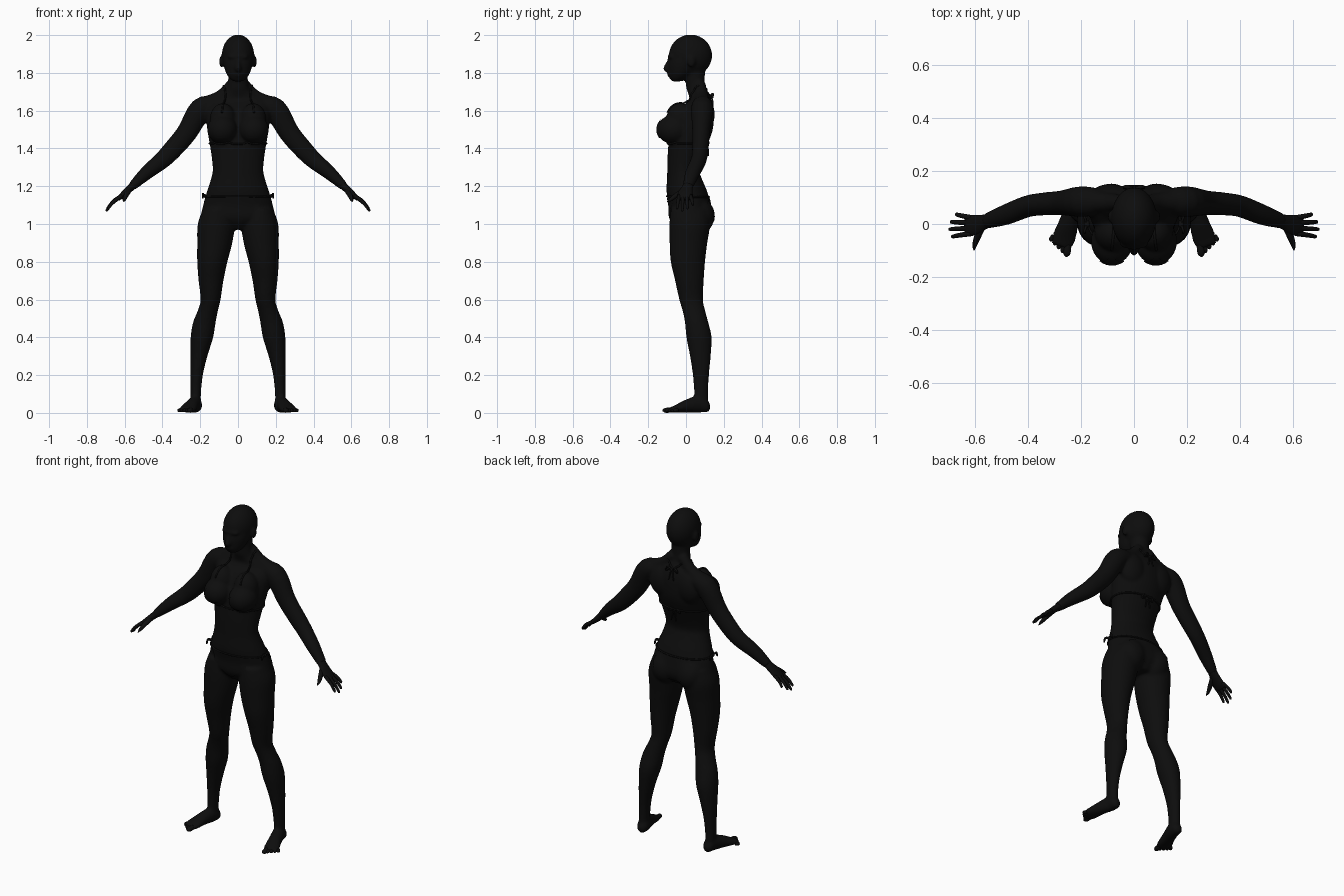
import bpy, bmesh, math
from mathutils import Vector, Matrix

cube = bpy.data.objects.get("Cube")
if cube:
    bpy.data.objects.remove(cube, do_unlink=True)

X, Y, Z = Vector((1, 0, 0)), Vector((0, 1, 0)), Vector((0, 0, 1))


def make_material(name, value):
    mat = bpy.data.materials.new(name)
    mat.use_nodes = True
    colour = (value, value, value, 1)
    mat.diffuse_color = colour
    mat.node_tree.nodes["Principled BSDF"].inputs["Base Color"].default_value = colour
    return mat


black = make_material("near black", 0.004)


def catmull(stations, steps):
    """Smoothly fill in between the given stations."""
    pts = [Vector(s) for s in stations]
    ext = [2 * pts[0] - pts[1]] + pts + [2 * pts[-1] - pts[-2]]
    out = []
    for i in range(len(pts) - 1):
        a, b, c, d = ext[i:i + 4]
        for k in range(steps):
            t = k / steps
            out.append(0.5 * (2 * b + (c - a) * t + (2 * a - 5 * b + 4 * c - d) * t * t
                              + (3 * b - a - 3 * c + d) * t ** 3))
    return out + [pts[-1]]


def loft(bm, stations, side=1, ref=X, flat=False, sides=24, steps=4):
    """Closed tube through stations of x, y, z, width radius, depth radius."""
    rows = catmull(stations, steps)
    mids = [Vector((r[0] * side, r[1], r[2])) for r in rows]
    rings = []
    for i, (row, mid) in enumerate(zip(rows, mids)):
        along = mids[min(i + 1, len(mids) - 1)] - mids[max(i - 1, 0)]
        along = Z if flat else along.normalized()
        u = (ref - along * ref.dot(along)).normalized()
        v = along.cross(u)
        ring = []
        for k in range(sides):
            ang = math.tau * k / sides
            ring.append(bm.verts.new(mid + u * max(row[3], .002) * math.cos(ang)
                                     + v * max(row[4], .002) * math.sin(ang)))
        rings.append(ring)
    for low, high in zip(rings, rings[1:]):
        for k in range(sides):
            n = (k + 1) % sides
            bm.faces.new((low[k], low[n], high[n], high[k]))
    bm.faces.new(rings[0][::-1])
    bm.faces.new(rings[-1])


def ball(bm, centre, radii, side=1):
    centre = Vector((centre[0] * side, centre[1], centre[2]))
    bmesh.ops.create_uvsphere(bm, u_segments=24, v_segments=16, radius=1,
                              matrix=Matrix.Translation(centre) @ Matrix.Diagonal((*radii, 1)))


def finish(bm, name):
    bmesh.ops.recalc_face_normals(bm, faces=bm.faces[:])
    for face in bm.faces:
        face.smooth = True
    mesh = bpy.data.meshes.new(name)
    bm.to_mesh(mesh)
    bm.free()
    mesh.materials.append(black)
    obj = bpy.data.objects.new(name, mesh)
    bpy.context.scene.collection.objects.link(obj)
    return obj


# Body: trunk, neck, head and limbs fused into one smooth skin
bm = bmesh.new()
loft(bm, [(0, .03, .97, .06, .07), (0, .025, 1.03, .185, .11), (0, .02, 1.1, .184, .11),
          (0, .005, 1.17, .165, .108), (0, -.01, 1.25, .14, .09), (0, -.015, 1.3, .134, .084),
          (0, .005, 1.4, .146, .1), (0, .03, 1.5, .163, .112), (0, .055, 1.6, .172, .092),
          (0, .075, 1.655, .16, .06), (0, .065, 1.69, .085, .053), (0, .05, 1.73, .055, .05),
          (0, .05, 1.84, .052, .052)], flat=True, sides=40)
ball(bm, (0, .024, 1.892), (.086, .115, .111))
loft(bm, [(0, -.05, 1.755, .025, .025), (0, -.04, 1.77, .044, .046),
          (0, -.025, 1.8, .064, .067), (0, -.005, 1.85, .078, .09),
          (0, .01, 1.9, .08, .09)], flat=True)
# Nose, lips and brow
loft(bm, [(0, -.085, 1.875, .008, .01), (0, -.1, 1.84, .011, .014),
          (0, -.105, 1.82, .018, .015), (0, -.09, 1.812, .012, .008)])
ball(bm, (0, -.085, 1.79), (.026, .015, .012))
ball(bm, (0, -.075, 1.885), (.058, .022, .014))

leg = [(.11, .02, 1.08, .075, .1), (.115, .02, 1, .098, .108), (.123, .013, .9, .093, .1),
       (.136, .01, .8, .08, .091), (.143, .018, .7, .066, .076), (.145, .027, .6, .053, .063),
       (.16, .042, .54, .054, .06), (.178, .056, .48, .06, .062), (.191, .069, .4, .06, .067),
       (.207, .076, .3, .045, .055), (.219, .079, .2, .033, .043), (.224, .08, .1, .028, .037),
       (.224, .082, .04, .028, .038)]
arm = [(.11, .085, 1.635, .045, .04), (.195, .085, 1.61, .058, .06), (.27, .08, 1.485, .047, .055),
       (.35, .075, 1.39, .043, .051), (.405, .066, 1.335, .041, .046),
       (.485, .035, 1.27, .039, .037), (.56, .01, 1.2, .029, .024)]
foot = [(.221, .128, .03, .012, .016), (.222, .11, .032, .03, .031), (.226, .07, .045, .034, .045),
        (.245, .01, .037, .037, .036), (.264, -.05, .022, .045, .021),
        (.276, -.085, .015, .04, .013)]
for s in (-1, 1):
    loft(bm, leg, s, flat=True)
    loft(bm, arm, s, ref=Y)
    loft(bm, foot, s)
    ball(bm, (.083, -.065, 1.5), (.08, .09, .077), s)           # breast
    ball(bm, (.08, -.03, 1.55), (.07, .075, .09), s)            # upper chest
    ball(bm, (.086, .058, 1.04), (.086, .092, .1), s)           # buttock
    ball(bm, (.09, .09, 1.58), (.085, .062, .1), s)             # shoulder blade
    ball(bm, (.088, .028, 1.86), (.011, .022, .033), s)         # ear
    loft(bm, [(.03, .075, 1.74, .03, .03), (.09, .082, 1.675, .035, .035),
              (.17, .085, 1.635, .045, .04)], s, ref=Y)         # neck to shoulder slope
body = finish(bm, "body")
remesh = body.modifiers.new("fuse", 'REMESH')
remesh.mode = 'VOXEL'
remesh.voxel_size = .008
remesh.use_smooth_shade = True
smooth = body.modifiers.new("soften", 'SMOOTH')
smooth.factor = .5
smooth.iterations = 6

# Hands and toes
finger_tips = [(.675, .037, 1.1), (.695, .008, 1.08), (.7, -.02, 1.068), (.69, -.048, 1.08)]
for s, label in ((-1, "right"), (1, "left")):
    bm = bmesh.new()
    loft(bm, [(.54, .015, 1.218, .027, .023), (.565, .008, 1.195, .028, .02),
              (.595, -.002, 1.168, .037, .017), (.62, -.006, 1.145, .04, .014),
              (.636, -.006, 1.13, .034, .009)], s, ref=Y)
    for i, tip in enumerate(finger_tips):
        end = Vector(tip)
        base = Vector((.615, .024 - .02 * i, 1.15))
        mid = base.lerp(end, .55) + Vector((.004, 0, .005))
        loft(bm, [(*base, .01, .01), (*mid, .009, .009),
                  (*base.lerp(end, .93), .007, .007), (*end, .002, .002)], s, ref=Y, sides=12)
    loft(bm, [(.575, -.01, 1.18, .014, .014), (.592, -.05, 1.153, .013, .013),
              (.602, -.08, 1.13, .009, .009), (.605, -.1, 1.118, .002, .002)], s, sides=12)
    finish(bm, label + "_hand")

    bm = bmesh.new()
    for i in range(5):
        f = i / 4
        base = Vector((.25 + .053 * f, -.075 + .03 * f, .016))
        tip = base + Vector((.006 + .008 * f, -.05 + .03 * f, -.004))
        r = .014 if i == 0 else .01
        loft(bm, [(*base, r, r), (*base.lerp(tip, .7), r, r * .9),
                  (*tip, .003, .003)], s, sides=12)
    finish(bm, label + "_toes")

# Swimwear laid on the skin
bpy.context.view_layer.update()
skin = body.evaluated_get(bpy.context.evaluated_depsgraph_get())


def snap(point, lift):
    hit, spot, normal, _ = skin.closest_point_on_mesh(Vector(point))
    return spot + normal * lift


def strap(name, points, radius=.005, steps=8):
    bm = bmesh.new()
    path = [snap(p, .002) for p in catmull(points, steps)]
    loft(bm, [(*p, radius, radius) for p in path], ref=Vector((.3, .2, .9)), sides=8, steps=1)
    finish(bm, name)


def panel(name, x_mid, y, rows):
    """Cloth patch from rows of height and half width."""
    bm = bmesh.new()
    grid = []
    for z, half in catmull([Vector(r) for r in rows], 5):
        grid.append([bm.verts.new(snap((x_mid + half * (k / 6 - 1), y, z), .004))
                     for k in range(13)])
    for low, high in zip(grid, grid[1:]):
        for k in range(12):
            bm.faces.new((low[k], low[k + 1], high[k + 1], high[k]))
    finish(bm, name)


def loop(z, rx, ry, cy):
    return [(rx * math.sin(a * math.tau / 16), cy + ry * math.cos(a * math.tau / 16), z)
            for a in range(17)]


panel("bikini_front", 0, -.1, [(.975, .02), (1.03, .05), (1.09, .11), (1.14, .155)])
panel("bikini_back", 0, .14, [(.985, .02), (1.03, .09), (1.09, .14), (1.14, .155)])
strap("hip_string", loop(1.145, .18, .12, .01))
strap("chest_band", loop(1.425, .16, .12, .01))
for s, label in ((-1, "right"), (1, "left")):
    panel(label + "_cup", .085 * s, -.16, [(1.44, .06), (1.5, .058), (1.56, .03), (1.6, .008)])
    strap(label + "_neck_strap", [(.085 * s, -.1, 1.59), (.075 * s, -.02, 1.65),
                                  (.06 * s, .06, 1.71), (.03 * s, .12, 1.7), (0, .13, 1.68)])
    # Tied bow on the hip
    bm = bmesh.new()
    ball(bm, (.178, 0, 1.15), (.011, .014, .01), s)
    for d in (-1, 1):
        loft(bm, [(.178, 0, 1.15, .004, .004), (.186, .025 * d, 1.158, .005, .008),
                  (.186, .035 * d, 1.135, .004, .004)], s, sides=8)
    finish(bm, label + "_hip_bow")

# Tied bows behind the neck and back
for label, y, z in (("neck_bow", .132, 1.675), ("back_bow", .108, 1.42)):
    bm = bmesh.new()
    ball(bm, (0, y, z), (.01, .01, .01))
    for s in (-1, 1):
        loft(bm, [(0, y, z, .004, .004), (.025, y + .008, z + .014, .008, .005),
                  (.038, y + .006, z - .008, .006, .004), (.01, y, z, .004, .004)], s, ref=Y, sides=8)
        loft(bm, [(.003, y, z, .004, .004), (.01, y + .01, z - .03, .004, .004),
                  (.016, y + .01, z - .06, .004, .004)], s, sides=8)
    finish(bm, label)
